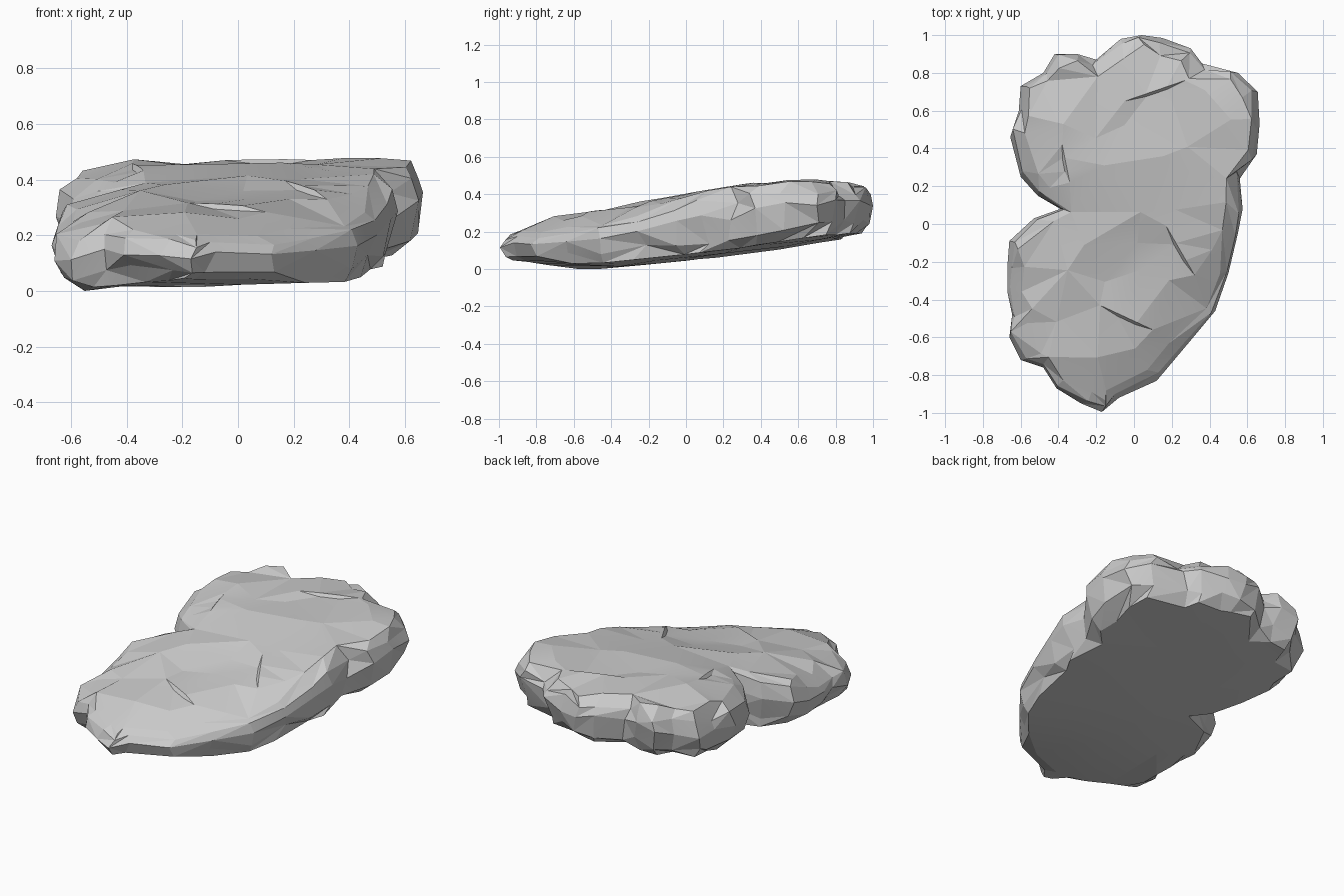
import bpy, bmesh, random
from mathutils import Vector
from mathutils.geometry import delaunay_2d_cdt

if "Cube" in bpy.data.objects:
    bpy.data.objects.remove(bpy.data.objects["Cube"])

random.seed(7)

# Plan outline of the slab, counter-clockwise
OUTLINE = [(-.17, -.995), (-.08, -.92), (.12, -.83), (.28, -.64), (.43, -.46), (.50, -.26),
           (.55, -.05), (.575, .08), (.56, .24), (.65, .37), (.665, .53), (.655, .70),
           (.55, .80), (.36, .85), (.30, .93), (.15, .985), (.04, 1.0), (-.07, .98),
           (-.20, .87), (-.30, .90), (-.42, .90), (-.48, .80), (-.60, .73), (-.61, .60),
           (-.655, .46), (-.60, .25), (-.51, .15), (-.39, .08), (-.53, .03), (-.66, -.09),
           (-.67, -.22), (-.67, -.36), (-.645, -.48), (-.66, -.60), (-.60, -.72), (-.48, -.76),
           (-.41, -.87), (-.28, -.95)]
# Heights along y of the sloping top and underside
TOP = [(-1, .215), (-.7, .285), (-.35, .335), (.1, .425), (.5, .475), (1, .48)]
BASE = [(-1, .055), (-.8, .04), (-.53, .005), (-.25, .03), (.2, .075), (.87, .175), (1, .2)]
# Height fraction and inset of each ring of the broken rim
LEVELS = [(0, .09), (.2, .035), (.55, 0), (.82, .02), (1, .08)]
# Cracks in the top: high side runs along these lines, low side beside them
CRACKS = [((.17, -.01), (.32, -.27)), ((-.18, -.43), (.10, -.56)),
          ((-.05, .65), (.27, .76)), ((-.38, .42), (-.34, .22))]


def lerp_table(table, y):
    for (y0, z0), (y1, z1) in zip(table, table[1:]):
        if y <= y1:
            return z0 + (z1 - z0) * (max(y, y0) - y0) / (y1 - y0)
    return table[-1][1]


def height(x, y, t):
    low = lerp_table(BASE, y) + .04 * max(0, x + .38)
    high = lerp_table(TOP, y)
    high -= .25 * max(0, -.4 - x)                  # left edge droops
    high -= .22 * max(0, .8 * x - .6 * y - .35)    # front right edge droops
    return low + (high - low) * t


def inside(p, poly):
    hit = False
    for a, b in zip(poly, poly[1:] + poly[:1]):
        if (a.y > p.y) != (b.y > p.y) and p.x < a.x + (b.x - a.x) * (p.y - a.y) / (b.y - a.y):
            hit = not hit
    return hit


pts = [Vector(p) for p in OUTLINE]
n = len(pts)


def inward(i):
    d = (pts[(i + 2) % n] - pts[i - 2]).normalized()
    return Vector((-d.y, d.x))


bm = bmesh.new()

# Rim rings
rings = []
for t, inset in LEVELS:
    ring = []
    for i, p in enumerate(pts):
        step = inset * random.uniform(.5, 1.45)
        along = (pts[(i + 1) % n] - pts[i - 1]) * random.uniform(-.12, .12) * (inset > 0)
        q = p + inward(i) * step + along
        tt = t + (random.uniform(-.1, .1) if 0 < t < 1 else 0)
        z = height(q.x, q.y, tt) + (random.uniform(-.03, .008) if t == 1 else 0)
        ring.append(bm.verts.new((q.x, q.y, z)))
    rings.append(ring)

# Angular side faces with random diagonals
for a, b in zip(rings, rings[1:]):
    for i in range(n):
        j = (i + 1) % n
        if random.random() < .5:
            tris = (a[i], a[j], b[j]), (a[i], b[j], b[i])
        else:
            tris = (a[i], a[j], b[i]), (a[j], b[j], b[i])
        for tri in tris:
            bm.faces.new(tri)


def cap(ring, t, spacing, rough, extra=()):
    """Fill a ring with large irregular facets."""
    flat = [v.co.to_2d() for v in ring]
    border = flat[:]
    heights = [v.co.z for v in ring]
    for p, dz in extra:
        flat.append(Vector(p))
        heights.append(height(p[0], p[1], t) + dz)
    y = -.85
    while y < .95:
        x = -.6
        while x < .65:
            p = Vector((x + random.uniform(-.4, .4) * spacing, y + random.uniform(-.4, .4) * spacing))
            if inside(p, border) and min((p - q).length for q in flat) > spacing * .5:
                flat.append(p)
                heights.append(height(p.x, p.y, t) + random.uniform(-rough, rough))
            x += spacing
        y += spacing
    edges = [(i, (i + 1) % n) for i in range(n)]
    co, _, faces, ids, _, _ = delaunay_2d_cdt(flat, edges, [], 0, 1e-5, True)
    verts = []
    for c, src in zip(co, ids):
        if src and src[0] < n:
            verts.append(ring[src[0]])
        else:
            z = heights[src[0]] if src else height(c.x, c.y, t)
            verts.append(bm.verts.new((c.x, c.y, z)))
    for f in faces:
        tri = [verts[k] for k in f]
        centre = sum((co[k] for k in f), Vector((0, 0))) / 3
        if inside(centre, border) and len(set(tri)) == 3 and not bm.faces.get(tri):
            bm.faces.new(tri)


# Top with cracks, and flatter underside
steps = []
for a, b in CRACKS:
    a, b = Vector(a), Vector(b)
    side = Vector((b.y - a.y, a.x - b.x)).normalized() * .014
    if side.y > 0:
        side = -side
    steps += [(a, .004), (b, .004)]
    for k in (.35, .7):
        p = a.lerp(b, k)
        steps += [(p, .007), (p + side, -.01)]
cap(rings[-1], 1, .19, .016, steps)
cap(rings[0], 0, .26, .008)

# Clean up and rest on the ground
bmesh.ops.delete(bm, geom=[v for v in bm.verts if not v.link_faces], context='VERTS')
bmesh.ops.recalc_face_normals(bm, faces=bm.faces[:])
low = min(v.co.z for v in bm.verts)
bmesh.ops.translate(bm, verts=bm.verts[:], vec=(0, 0, -low))

mesh = bpy.data.meshes.new("rock_slab")
bm.to_mesh(mesh)
bm.free()
rock = bpy.data.objects.new("rock_slab", mesh)
bpy.context.collection.objects.link(rock)
bpy.context.view_layer.objects.active = rock
rock.select_set(True)
bpy.ops.object.shade_smooth_by_angle(angle=.12)
